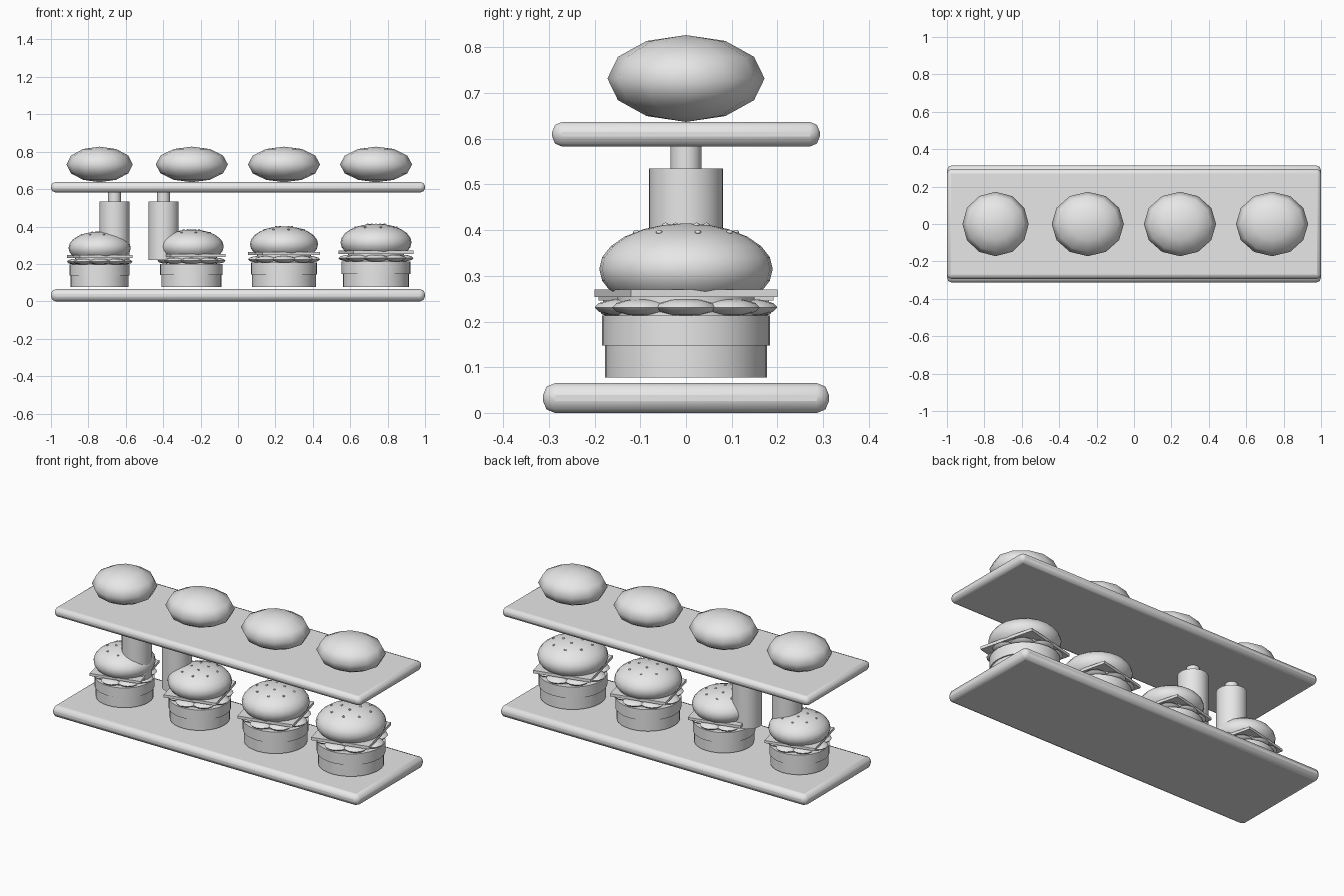
import bpy, math
from math import sin, cos, pi

cube = bpy.data.objects.get("Cube")
if cube:
    bpy.data.objects.remove(cube, do_unlink=True)

grey = bpy.data.materials.new("plain_grey")
grey.use_nodes = True
grey.diffuse_color = (0.8, 0.8, 0.8, 1)
grey.node_tree.nodes["Principled BSDF"].inputs["Base Color"].default_value = (0.8, 0.8, 0.8, 1)


def finish(name, scale=(1, 1, 1), angle=40):
    """Name, scale, colour and smooth the active object."""
    ob = bpy.context.object
    ob.name = name
    ob.scale = scale
    bpy.ops.object.transform_apply(location=False, rotation=False, scale=True)
    ob.data.materials.append(grey)
    bpy.ops.object.shade_smooth_by_angle(angle=math.radians(angle))
    return ob


def cylinder(name, x, r, z0, z1, sides=32):
    bpy.ops.mesh.primitive_cylinder_add(vertices=sides, radius=r, depth=z1 - z0,
                                        location=(x, 0, (z0 + z1) / 2))
    return finish(name)


def ellipsoid(name, loc, size, segs=24, rings=12):
    bpy.ops.mesh.primitive_uv_sphere_add(segments=segs, ring_count=rings, location=loc)
    return finish(name, size, 70)


def board(name, size, z, turn=0, x=0, bevel=0.0):
    bpy.ops.mesh.primitive_cube_add(size=1, location=(x, 0, z), rotation=(0, 0, turn))
    ob = finish(name, size)
    if bevel:
        mod = ob.modifiers.new("rounded_edges", "BEVEL")
        mod.width, mod.segments = bevel, 2
    return ob


# Shelves
board("lower_shelf", (2, 0.626, 0.065), 0.0325, bevel=0.026)
board("upper_shelf", (2, 0.586, 0.054), 0.61, bevel=0.022)

# Loose buns on the upper shelf
for i, (x, r) in enumerate([(-0.74, 0.177), (-0.247, 0.193), (0.246, 0.193), (0.738, 0.193)]):
    ellipsoid(f"shelf_bun_{i + 1}", (x, 0, 0.732), (r, 0.172, 0.095), 12, 6)

# Bottles hanging below the upper shelf
for i, x in enumerate([-0.66, -0.398]):
    cylinder(f"bottle_{i + 1}", x, 0.081, 0.22, 0.535)
    cylinder(f"bottle_neck_{i + 1}", x, 0.034, 0.535, 0.587)


def burger(n, x, s):
    """One stacked burger at x, scaled by s about its base."""
    def z(h):
        return 0.077 + h * s

    cylinder(f"bottom_bun_{n}", x, 0.177 * s, z(0), z(0.07))
    cylinder(f"patty_{n}", x, 0.184 * s, z(0.07), z(0.136))
    cylinder(f"filling_{n}", x, 0.15 * s, z(0.136), z(0.18))
    # Lettuce ring of overlapping leaves
    for k in range(8):
        a = k * pi / 4
        ellipsoid(f"lettuce_{n}_{k + 1}",
                  (x + 0.132 * s * cos(a), 0.132 * s * sin(a), z(0.154)),
                  (0.068 * s, 0.068 * s, 0.019 * s), 12, 6)
    board(f"cheese_{n}", (0.33 * s, 0.33 * s, 0.017 * s), z(0.185), math.radians(14), x)
    ellipsoid(f"top_bun_{n}", (x, 0, z(0.238)), (0.19 * s, 0.19 * s, 0.1 * s))
    # Seeds on the crown, in an inner and an outer ring
    for ring, (count, r) in enumerate([(4, 0.05), (8, 0.112)]):
        for k in range(count):
            a = 2 * pi * (k + 0.3) / count
            h = 0.238 + 0.1 * math.sqrt(1 - (r / 0.19) ** 2)
            ellipsoid(f"seed_{n}_{ring + 1}_{k + 1}",
                      (x + r * s * cos(a), r * s * sin(a), z(h)),
                      (0.007 * s, 0.007 * s, 0.005 * s), 8, 5)


for n, (x, s) in enumerate([(-0.74, 0.876), (-0.249, 0.91), (0.246, 0.96), (0.738, 1)]):
    burger(n + 1, x, s)
